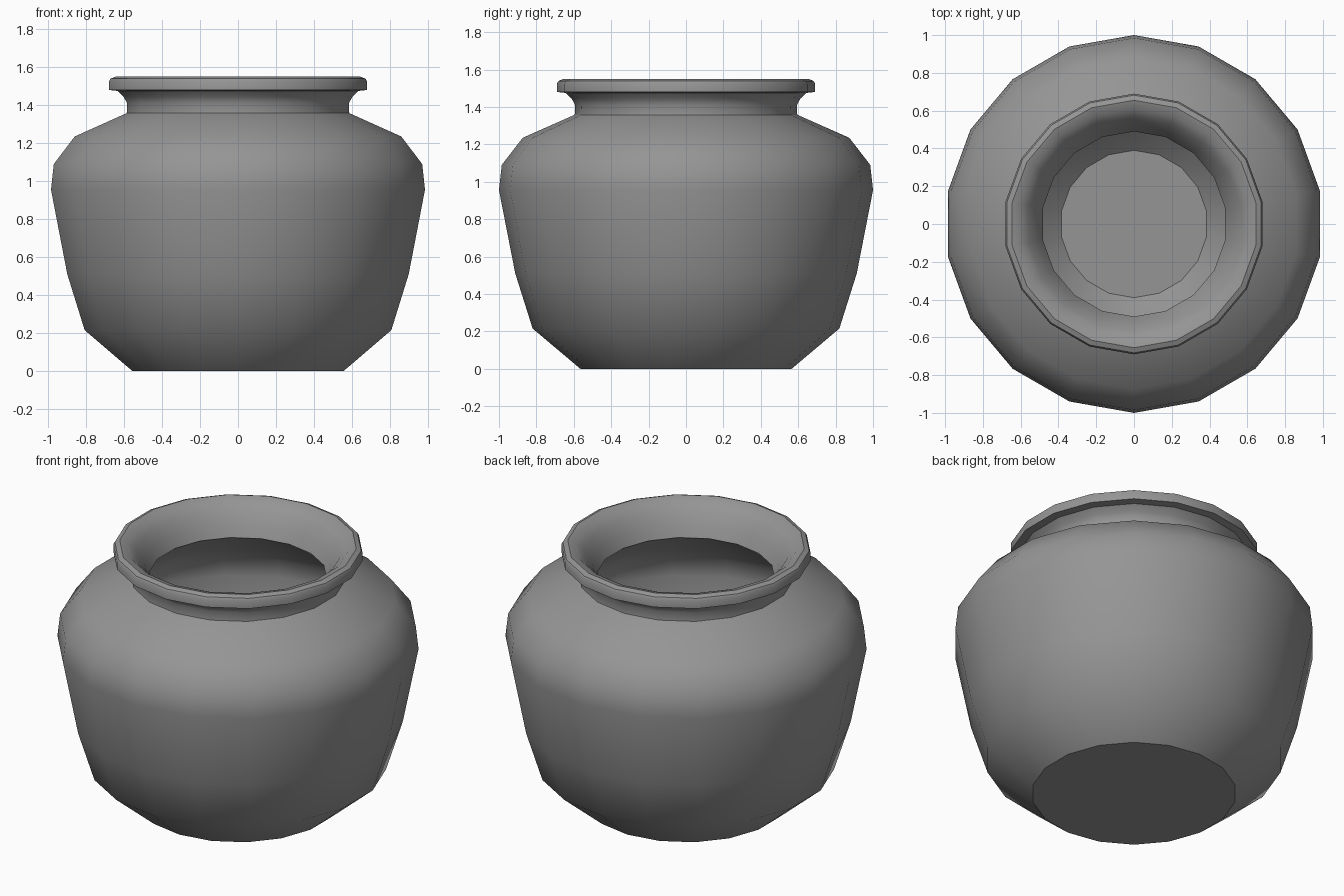
import bpy, bmesh, math

if "Cube" in bpy.data.objects:
    bpy.data.objects.remove(bpy.data.objects["Cube"])

SIDES = 18

# Profile (radius, z): outside from base up to the lip, then down the inside
profile = [
    (0.565, 0.0), (0.82, 0.215), (0.913, 0.51), (1.0, 0.955), (0.985, 1.09),
    (0.873, 1.235), (0.595, 1.358),                       # shoulder
    (0.593, 1.41), (0.612, 1.445), (0.645, 1.475),        # neck
    (0.69, 1.48), (0.69, 1.525), (0.682, 1.539), (0.655, 1.55),  # rim
    (0.61, 1.537), (0.565, 1.495), (0.52, 1.43), (0.49, 1.365),  # inside of lip
    (0.77, 1.17), (0.87, 1.06), (0.89, 0.95), (0.80, 0.54),
    (0.69, 0.36), (0.39, 0.10),                           # inner wall
]

clay = bpy.data.materials.new("grey_clay")
clay.diffuse_color = (0.3, 0.3, 0.3, 1)
clay.use_nodes = True
clay.node_tree.nodes["Principled BSDF"].inputs["Base Color"].default_value = clay.diffuse_color

# Lathe the profile into closed rings
bm = bmesh.new()
rings = []
for r, z in profile:
    ring = []
    for i in range(SIDES):
        a = math.pi / 2 + 2 * math.pi * i / SIDES
        ring.append(bm.verts.new((r * math.cos(a), r * math.sin(a), z)))
    rings.append(ring)
for low, high in zip(rings, rings[1:]):
    for i in range(SIDES):
        j = (i + 1) % SIDES
        bm.faces.new((low[i], low[j], high[j], high[i]))

# Base and inner floor
bm.faces.new(rings[0][::-1])
bm.faces.new(rings[-1])
bmesh.ops.recalc_face_normals(bm, faces=bm.faces[:])

mesh = bpy.data.meshes.new("pot")
bm.to_mesh(mesh)
bm.free()
mesh.materials.append(clay)
pot = bpy.data.objects.new("pot", mesh)
bpy.context.collection.objects.link(pot)

# Smooth shading with sharp base, neck and rim edges
bpy.context.view_layer.objects.active = pot
pot.select_set(True)
bpy.ops.object.shade_smooth_by_angle(angle=math.radians(36))
